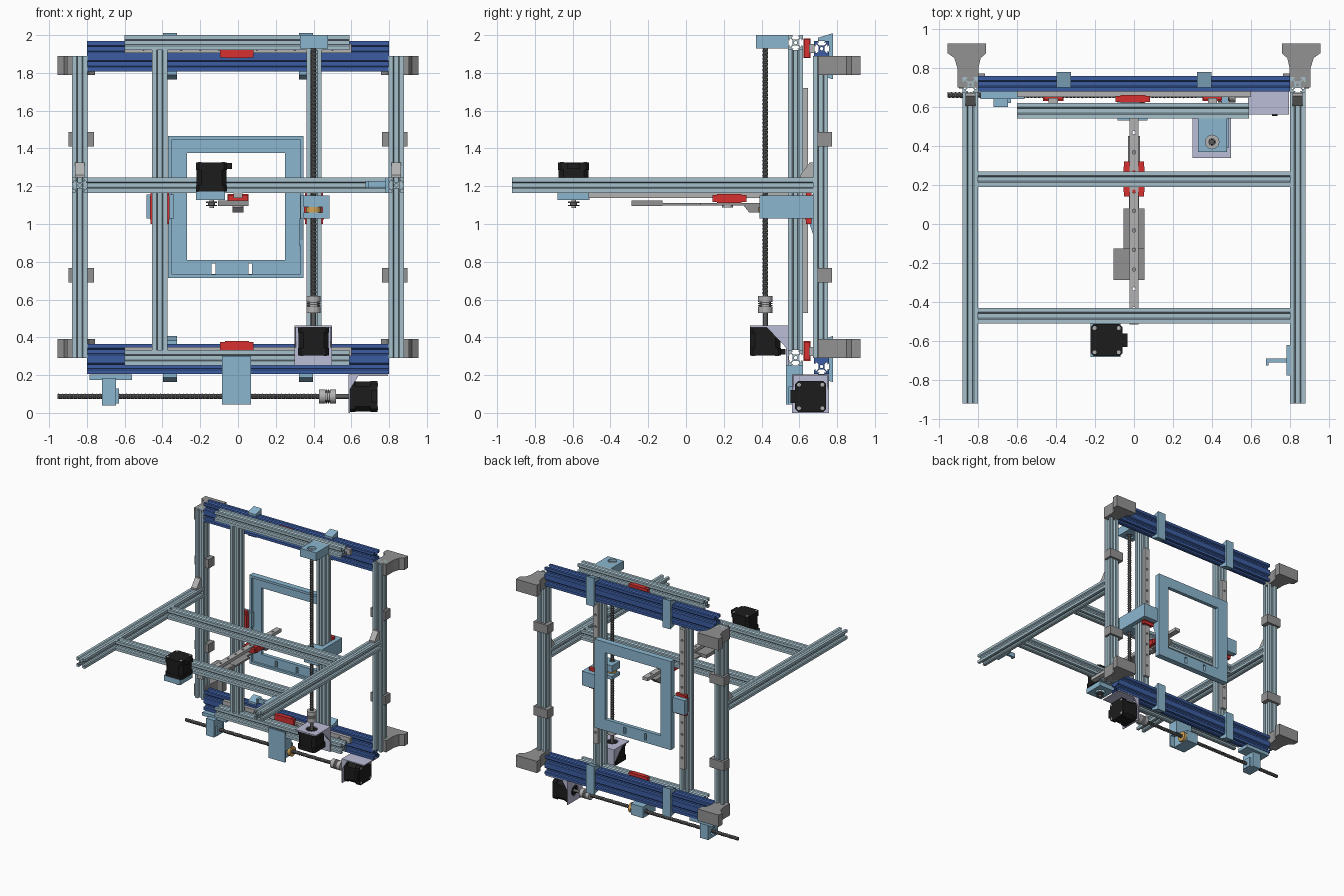
import bpy, bmesh, math
from mathutils import Matrix, Vector

if "Cube" in bpy.data.objects:
    bpy.data.objects.remove(bpy.data.objects["Cube"])

# ---------- materials ----------
def mat(name, r, g, b):
    m = bpy.data.materials.new(name)
    m.diffuse_color = (r, g, b, 1)
    m.use_nodes = True
    m.node_tree.nodes["Principled BSDF"].inputs["Base Color"].default_value = m.diffuse_color
    return m
ALU = mat("pale_aluminium", .38, .53, .60)
BLUE = mat("blue_anodised", .045, .11, .36)
PRINT = mat("printed_blue", .26, .47, .63)
RED = mat("carriage_red", .68, .03, .03)
GREY = mat("grey", .29, .29, .29)
STEEL = mat("steel", .45, .45, .45)
SCREW = mat("dark_steel", .11, .11, .11)
BLACK = mat("black", .012, .012, .012)
PLATE = mat("pale_plate", .50, .51, .68)
BRASS = mat("brass", .65, .38, .10)

# 2D coordinates per axis: X -> (y, z), Y -> (x, z), Z -> (x, y)
AXES = {'X': lambda u, v, w: (w, u, v), 'Y': lambda u, v, w: (u, w, v), 'Z': lambda u, v, w: (u, v, w)}

def finish(name, bm, m, smooth=False):
    bmesh.ops.recalc_face_normals(bm, faces=bm.faces)
    me = bpy.data.meshes.new(name)
    bm.to_mesh(me)
    bm.free()
    me.materials.append(m)
    if smooth:
        me.polygons.foreach_set("use_smooth", [True] * len(me.polygons))
        me.set_sharp_from_angle(angle=math.radians(35))
    ob = bpy.data.objects.new(name, me)
    bpy.context.collection.objects.link(ob)
    return ob

def prism(name, axis, loops, a, b, m, smooth=False):
    """Extrude an outline (plus optional hole loops) along an axis from a to b."""
    bm, f = bmesh.new(), AXES[axis]
    edges = []
    for lp in loops:
        vs = [bm.verts.new((u, v, 0)) for u, v in lp]
        edges += [bm.edges.new((vs[i - 1], vs[i])) for i in range(len(vs))]
    if len(loops) == 1:
        bm.faces.new(vs)
    else:
        bmesh.ops.triangle_fill(bm, use_beauty=True, edges=edges, normal=(0, 0, 1))
    new = bmesh.ops.extrude_face_region(bm, geom=bm.faces[:])['geom']
    top = {g for g in new if isinstance(g, bmesh.types.BMVert)}
    for v in bm.verts:
        v.co = f(v.co.x, v.co.y, b if v in top else a)
    return finish(name, bm, m, smooth)

def rect(u0, u1, v0, v1):
    return [(u0, v0), (u1, v0), (u1, v1), (u0, v1)]

def circle(u, v, r, n=20):
    return [(u + r * math.cos(2 * math.pi * i / n), v + r * math.sin(2 * math.pi * i / n)) for i in range(n)]

def box(name, x0, x1, y0, y1, z0, z1, m):
    return prism(name, 'Z', [rect(x0, x1, y0, y1)], z0, z1, m)

def cyl(name, axis, c, r, a, b, m):
    return prism(name, axis, [circle(*c, r)], a, b, m, True)

# ---------- slotted extrusion: one or two 0.08 cells stacked in v ----------
SLOT = [(.04, -.04), (.04, -.018), (.032, -.011), (.032, -.022), (.026, -.022), (.016, -.012),
        (.016, .012), (.026, .022), (.032, .022), (.032, .011), (.04, .018)]
def extrusion(name, axis, c, a, b, m=ALU, cells=1):
    offs = [(i - (cells - 1) / 2) * .08 for i in range(cells)]
    sides = [(0, o) for o in offs] + [(1, offs[-1])] + [(2, o) for o in offs[::-1]] + [(3, offs[0])]
    out = []
    for k, o in sides:
        co, si = round(math.cos(k * math.pi / 2)), round(math.sin(k * math.pi / 2))
        out += [(c[0] + u * co - v * si, c[1] + o + u * si + v * co) for u, v in SLOT]
    holes = [circle(c[0], c[1] + o, .009, 10) for o in offs]
    return prism(name, axis, [out] + holes, a, b, m)

def rail(name, axis, along_u, mid, lo, hi, a, b):
    """Linear rail with a row of bolt holes; along_u picks the 2D length direction."""
    sw = (lambda p: p) if along_u else (lambda p: (p[1], p[0]))
    n = int((hi - lo) / .1)
    st = (lo + hi) / 2 - (n - 1) * .05
    loops = [rect(lo, hi, mid - .024, mid + .024)] + [circle(st + i * .1, mid, .009, 10) for i in range(n)]
    prism(name, axis, [[sw(p) for p in l] for l in loops], a, b, STEEL)

def lead_screw(name, axis, c, a, b, r=.016, pitch=.02, n=10):
    bm, f = bmesh.new(), AXES[axis]
    rows, k = [], int((b - a) / pitch * 4)
    for i in range(k + 1):
        w, row = a + (b - a) * i / k, []
        for j in range(n):
            t = (i / 4 - j / n) % 1
            rr = r * (.74 + .26 * abs(2 * t - 1))
            th = 2 * math.pi * j / n
            row.append(bm.verts.new(f(c[0] + rr * math.cos(th), c[1] + rr * math.sin(th), w)))
        rows.append(row)
    for p, q in zip(rows, rows[1:]):
        for j in range(n):
            bm.faces.new((p[j - 1], p[j], q[j], q[j - 1]))
    bm.faces.new(rows[0]); bm.faces.new(rows[-1])
    finish(name, bm, SCREW)

def coupler(name, axis, c, a, b):
    cyl(name + "_core", axis, c, .031, a + .003, b - .003, SCREW)
    L = b - a
    for i, (s, e) in enumerate([(0, .36), (.41, .47), (.52, .58), (.64, 1)]):
        cyl(f"{name}_ring_{i}", axis, c, .038, a + s * L, a + e * L, STEEL)

def motor(name, axis, c, back, front, conn):
    d = front - back
    def octo(h, k):
        pts = [(h, -h + k), (h, h - k), (h - k, h), (-h + k, h), (-h, h - k), (-h, -h + k), (-h + k, -h), (h - k, -h)]
        return [(c[0] + u, c[1] + v) for u, v in pts]
    for part, s, e, h, k in [("back_cap", 0, .25, .082, .016), ("body", .25, .8, .080, .026), ("front_cap", .8, 1, .082, .016)]:
        prism(f"{name}_{part}", axis, [octo(h, k)], back + s * d, back + e * d, BLACK)
    for su in (-1, 1):
        for sv in (-1, 1):
            cyl(name + "_bolt", axis, (c[0] + su * .062, c[1] + sv * .062), .010, back - .02 * d, back + .1 * d, STEEL)
    u, v = c[0] + conn[0] * .085, c[1] + conn[1] * .085
    hu, hv = (.022, .035) if conn[0] else (.035, .022)
    prism(name + "_connector", axis, [rect(u - hu, u + hu, v - hv, v + hv)], back + .02 * d, back + .22 * d, BLACK)

def carriage(name, x, y, z):
    """Red carriage from three (min, max) ranges: main body and inset end caps on the longest side."""
    r = [x, y, z]
    k = max(range(3), key=lambda i: r[i][1] - r[i][0])
    core = [list(q) for q in r]; core[k] = [r[k][0] + .025, r[k][1] - .025]
    caps = [[q[0] + .004, q[1] - .004] for q in r]; caps[k] = list(r[k])
    box(name, *core[0], *core[1], *core[2], RED)
    box(name + "_end_caps", *caps[0], *caps[1], *caps[2], RED)

# ---------- fixed frame ----------
for s, side in ((-1, "left"), (1, "right")):
    extrusion(f"{side}_post", 'Z', (s * .838, .713), .29, 1.89)
    extrusion(f"{side}_arm", 'Y', (s * .838, 1.205), -.92, .673)
    prism(f"{side}_arm_bracket", 'X', [[(.672, 1.245), (.672, 1.325), (.655, 1.325), (.605, 1.26), (.605, 1.245)]],
          s * .838 - .025, s * .838 + .025, STEEL)
    for z, lv in ((.34, "lower"), (1.84, "upper")):
        foot = [(.905, .70), (.905, .80), (.92, .85), (.955, .875), (.955, .925), (.757, .925),
                (.757, .875), (.785, .85), (.797, .80), (.797, .70)]
        prism(f"{lv}_{side}_foot", 'Z', [[(s * x, y) for x, y in foot]], z - .05, z + .05, GREY)
    for z in (.728, 1.448):
        clip = [(.897, .695), (.897, .772), (.763, .772), (.763, .695), (.799, .695), (.799, .752), (.877, .752), (.877, .695)]
        prism(f"{side}_post_clip", 'Z', [[(s * x, y) for x, y in clip]], z - .038, z + .038, GREY)
for y, n in ((.23, "rear"), (-.47, "front")):
    extrusion(f"{n}_crossbar", 'X', (y, 1.205), -.8, .8)

# ---------- blue beams, straps, horizontal rails and carriages ----------
for z, n in ((.285, "lower"), (1.888, "upper")):
    extrusion(f"{n}_beam", 'X', (.718, z), -.8, .8, BLUE, 2)
    rail(f"{n}_rail", 'Y', True, z + .04, -.6, .6, .65, .68)
    carriage(f"{n}_carriage", (-.095, .083), (.622, .66), (z - .01, z + .095))
    for s in (-1, 1):
        strap = [(.70, z + .08), (.70, z + .098), (.778, z + .122), (.778, z - .122), (.70, z - .098), (.70, z - .08),
                 (.758, z - .08), (.758, z + .08)]
        prism(f"{n}_beam_strap", 'X', [strap], s * .36 - .038, s * .36 + .038, PRINT)

# ---------- moving gantry ----------
for z, n in ((.292, "lower"), (1.96, "upper")):
    extrusion(f"{n}_gantry_bar", 'X', (.58, z), -.6, .59)
for x, n in ((-.414, "left"), (.402, "right")):
    extrusion(f"{n}_gantry_column", 'Z', (x, .58), .332, 1.92)
    rail(f"{n}_vertical_rail", 'Y', False, x, .53, 1.72, .62, .645)
    carriage(f"{n}_vertical_carriage", (x - .052, x + .052), (.63, .668), (1.0, 1.172))

# ---------- window plate with brackets ----------
outer, opening = rect(-.37, .348, .713, 1.467), rect(-.27, .25, .81, 1.377)
slots = [rect(x - .01, x + .01, .735, .79) for x in (-.13, .065)]
prism("window_plate", 'Y', [outer, opening] + slots, .70, .732, PRINT)
prism("window_plate_lip", 'Y', [outer, rect(-.35, .328, .733, 1.447)], .682, .70, PRINT)
box("left_plate_bracket", -.485, -.34, .668, .71, 1.03, 1.155, PRINT)
box("right_plate_bracket", .33, .485, .668, .71, 1.03, 1.15, PRINT)
prism("right_bracket_gusset", 'X', [[(.645, 1.03), (.70, 1.03), (.70, .86)]], .325, .346, PRINT)
box("nut_bracket_side", .447, .485, .39, .69, 1.03, 1.15, PRINT)
prism("nut_bracket_front", 'Z', [rect(.348, .47, .39, .50), circle(.40, .42, .022)], 1.09, 1.15, PRINT)
prism("nut_bracket_floor", 'Z', [rect(.348, .47, .39, .50), circle(.40, .42, .022)], 1.03, 1.06, PRINT)
prism("vertical_nut", 'Z', [circle(.40, .425, .04), circle(.40, .42, .017, 12)], 1.06, 1.09, BRASS, True)

# ---------- vertical drive ----------
lead_screw("vertical_lead_screw", 'Z', (.40, .42), .60, 1.95)
coupler("vertical_coupler", 'Z', (.40, .42), .53, .62)
cyl("vertical_motor_shaft", 'Z', (.40, .42), .013, .45, .56, SCREW)
motor("vertical_motor", 'Z', (.40, .42), .305, .455, (0, 1))
prism("vertical_motor_plate", 'Z', [rect(.30, .497, .338, .54), circle(.40, .42, .045)], .453, .463, PLATE)
box("vertical_motor_back_plate", .30, .497, .53, .542, .25, .463, PLATE)
for x in (.30, .489):
    prism("vertical_motor_gusset", 'X', [[(.42, .46), (.535, .46), (.535, .34)]], x, x + .008, PLATE)
prism("top_bearing_block", 'Z', [rect(.327, .477, .37, .542), circle(.40, .42, .035)], 1.93, 2.0, PRINT)
prism("top_bearing", 'Z', [circle(.40, .42, .035), circle(.40, .42, .017)], 1.945, 1.98, STEEL, True)

# ---------- horizontal drive ----------
C = (.66, .087)
lead_screw("horizontal_lead_screw", 'X', C, -.955, .45)
coupler("horizontal_coupler", 'X', C, .43, .52)
cyl("horizontal_motor_shaft", 'X', C, .013, .49, .60, SCREW)
motor("horizontal_motor", 'X', C, .738, .592, (-1, 0))
prism("horizontal_motor_plate", 'X', [rect(.56, .757, 0, .203), circle(*C, .045)], .584, .593, PLATE)
box("horizontal_motor_top_plate", .584, .795, .56, .757, .195, .204, PLATE)
for y in (.56, .749):
    prism("horizontal_motor_gusset", 'Y', [[(.59, .20), (.64, .20), (.59, .12)]], y, y + .008, PLATE)
prism("end_bearing_block", 'X', [rect(.60, .73, .04, .185), circle(*C, .03)], -.72, -.645, PRINT)
box("end_bearing_flange", -.785, -.56, .64, .755, .175, .204, PRINT)
box("end_bearing_boss", -.66, -.63, .62, .70, .05, .13, PRINT)
box("gantry_nut_plate", -.085, .07, .53, .545, .045, .30, PRINT)
prism("gantry_nut_block", 'X', [rect(.545, .70, .045, .14), circle(*C, .022)], -.085, .03, PRINT)
box("gantry_nut_web", -.085, .07, .545, .62, .14, .252, PRINT)
prism("horizontal_nut", 'X', [circle(*C, .042), circle(*C, .017, 12)], .03, .055, BRASS, True)

# ---------- forward slide under the crossbars ----------
rail("slide_rail", 'Z', False, 0, -.515, .55, 1.138, 1.165)
carriage("slide_carriage", (-.055, .055), (.14, .32), (1.112, 1.158))
box("slide_arm", -.025, .025, -.13, .35, 1.098, 1.112, GREY)
box("slide_arm_pad", -.055, .055, -.13, .08, 1.098, 1.112, GREY)
box("slide_head", -.105, .055, -.288, -.125, 1.095, 1.124, GREY)
prism("slide_tail", 'X', [[(.305, 1.098), (.335, 1.06), (.39, 1.06), (.45, 1.112), (.305, 1.112)]], -.03, .03, GREY)
cyl("slide_head_boss", 'Z', (0, .22), .03, 1.088, 1.10, STEEL)

# ---------- front motor with pulley ----------
F = (-.14, -.595)
motor("slide_motor", 'Z', F, 1.325, 1.172, (1, 0))
prism("slide_motor_mount", 'Z', [rect(F[0] - .083, F[0] + .07, -.68, -.51), circle(*F, .04)], 1.128, 1.172, PRINT)
cyl("slide_motor_shaft", 'Z', F, .012, 1.085, 1.18, STEEL)
for i, (r, a, b) in enumerate([(.03, 1.112, 1.12), (.019, 1.10, 1.112), (.03, 1.094, 1.10)]):
    cyl(f"slide_pulley_{i}", 'Z', F, r, a, b, SCREW)

# ---------- small switch holder on the right arm ----------
box("switch_holder_base", .78, .80, -.775, -.62, 1.165, 1.245, PRINT)
prism("switch_holder_hook", 'Z', [[(.78, -.69), (.675, -.69), (.675, -.725), (.69, -.725), (.69, -.71), (.78, -.71)]],
      1.19, 1.228, PRINT)
